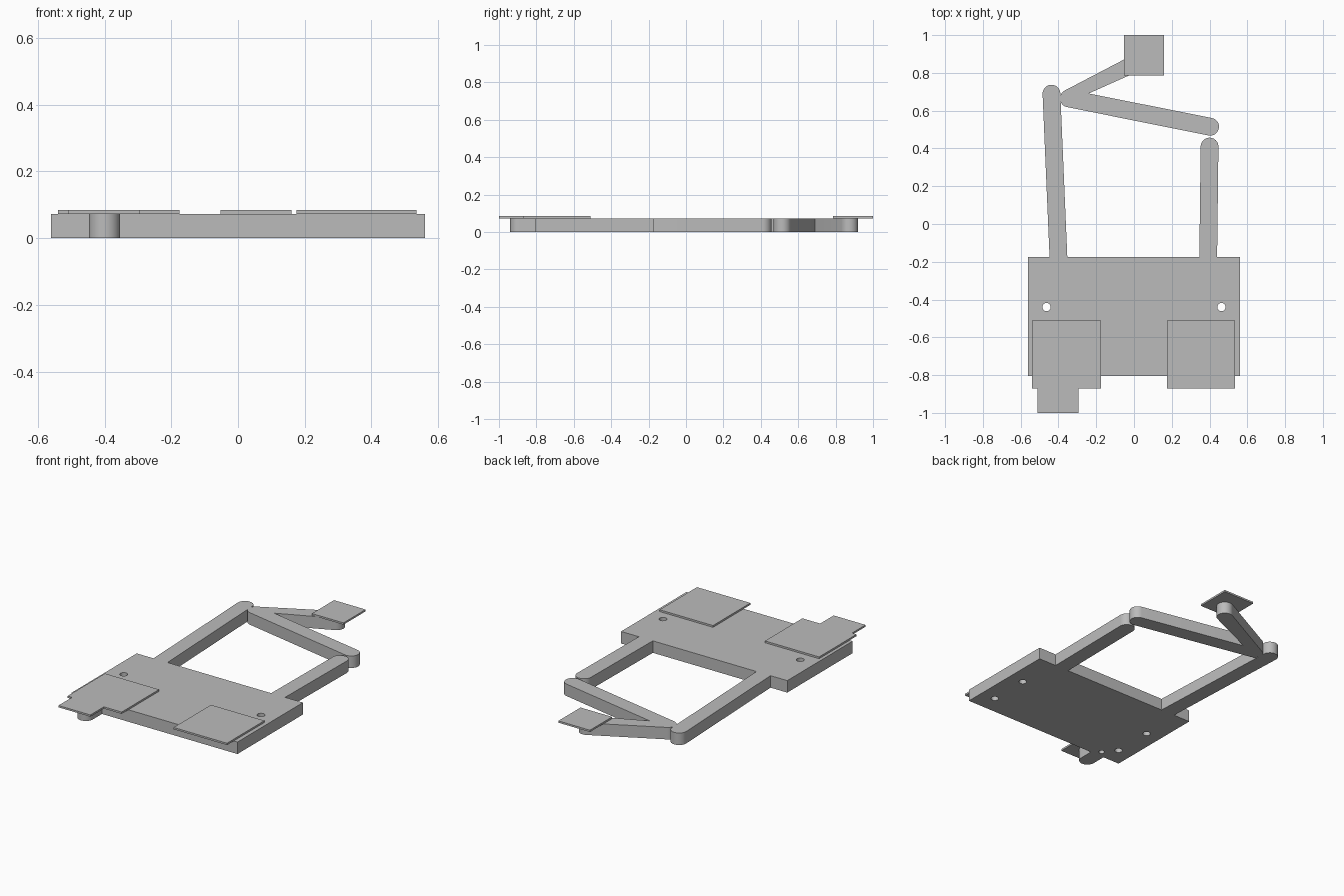
import bpy
import bmesh
from math import cos, sin, radians

cube = bpy.data.objects.get("Cube")
if cube:
    bpy.data.objects.remove(cube, do_unlink=True)

THICK = 0.073   # height of the body and links
TOP = 0.084     # top of the thin pads
R = 0.047       # half width of every arm

grey = bpy.data.materials.new("plain grey")
grey.use_nodes = True
grey.diffuse_color = (0.5, 0.5, 0.5, 1)
grey.node_tree.nodes["Principled BSDF"].inputs["Base Color"].default_value = (0.5, 0.5, 0.5, 1)


def arc(x, y, start, end, r=R, steps=20):
    """Counter-clockwise arc points, angles in degrees."""
    angles = [radians(start + (end - start) * i / steps) for i in range(steps + 1)]
    return [(x + r * cos(a), y + r * sin(a)) for a in angles]


def rect(x0, y0, x1, y1):
    return [(x0, y0), (x1, y0), (x1, y1), (x0, y1)]


def extrude(name, outline, z0, z1):
    """Solid prism from a counter-clockwise outline."""
    bm = bmesh.new()
    face = bm.faces.new([bm.verts.new((x, y, z0)) for x, y in outline])
    top = bmesh.ops.extrude_face_region(bm, geom=[face], use_keep_orig=True)["geom"]
    verts = [v for v in top if isinstance(v, bmesh.types.BMVert)]
    bmesh.ops.translate(bm, verts=verts, vec=(0, 0, z1 - z0))
    bmesh.ops.recalc_face_normals(bm, faces=bm.faces)
    mesh = bpy.data.meshes.new(name)
    bm.to_mesh(mesh)
    bm.free()
    mesh.materials.append(grey)
    obj = bpy.data.objects.new(name, mesh)
    bpy.context.collection.objects.link(obj)
    return obj


def activate(obj):
    bpy.ops.object.select_all(action="DESELECT")
    obj.select_set(True)
    bpy.context.view_layer.objects.active = obj


def drill(obj, x, y, r):
    cutter = extrude("drill", arc(x, y, 0, 360 * 23 / 24, r, 23), -0.1, 0.2)
    mod = obj.modifiers.new("hole", "BOOLEAN")
    mod.operation = "DIFFERENCE"
    mod.solver = "EXACT"
    mod.object = cutter
    activate(obj)
    bpy.ops.object.modifier_apply(modifier=mod.name)
    bpy.data.objects.remove(cutter, do_unlink=True)


# Base plate with its two back arms and the short front stub
front, back = -0.805, -0.175
outline = [(-0.56, front), (-0.4 - R, front)]
outline += arc(-0.4, -0.893, 180, 360)
outline += [(-0.4 + R, front), (0.56, front), (0.56, back), (0.44, back)]
outline += arc(0.4, 0.41, 0, 180)
outline += [(0.346, back), (-0.353, back)]
outline += arc(-0.437, 0.69, 2.4, 182.4)
outline += [(-0.447, back), (-0.56, back)]
base = extrude("base_with_arms", outline, 0, THICK)

# Screw holes in the base
for side in (-1, 1):
    for y in (-0.44, -0.69):
        drill(base, side * 0.463, y, 0.022)
drill(base, -0.4, -0.765, 0.017)

# Forked link: long crossbar and angled strut sharing one rounded end
link = arc(0.403, 0.515, -101.3, 78.7)
link += [(-0.24, 0.691)]
link += arc(0.053, 0.873, -62.4, 117.6)
link += arc(-0.345, 0.665, 117.6, 258.7)
link = extrude("forked_link", link, 0, THICK)

# Thin pads on top
left_x, pad_back, pad_front = 0.175, -0.51, -0.87
extrude("left_pad", rect(left_x, pad_front, 0.535, pad_back), THICK, TOP)
right_pad = [(-0.54, pad_front), (-0.51, pad_front), (-0.51, -1), (-0.295, -1),
             (-0.295, pad_front), (-left_x, pad_front), (-left_x, pad_back), (-0.54, pad_back)]
extrude("right_pad", right_pad, THICK, TOP)
extrude("strut_pad", rect(-0.053, 0.787, 0.16, 1), THICK, TOP)

# Smooth the rounded ends, keep the edges crisp
for obj in (base, link):
    activate(obj)
    bpy.ops.object.shade_smooth_by_angle(angle=radians(30))
